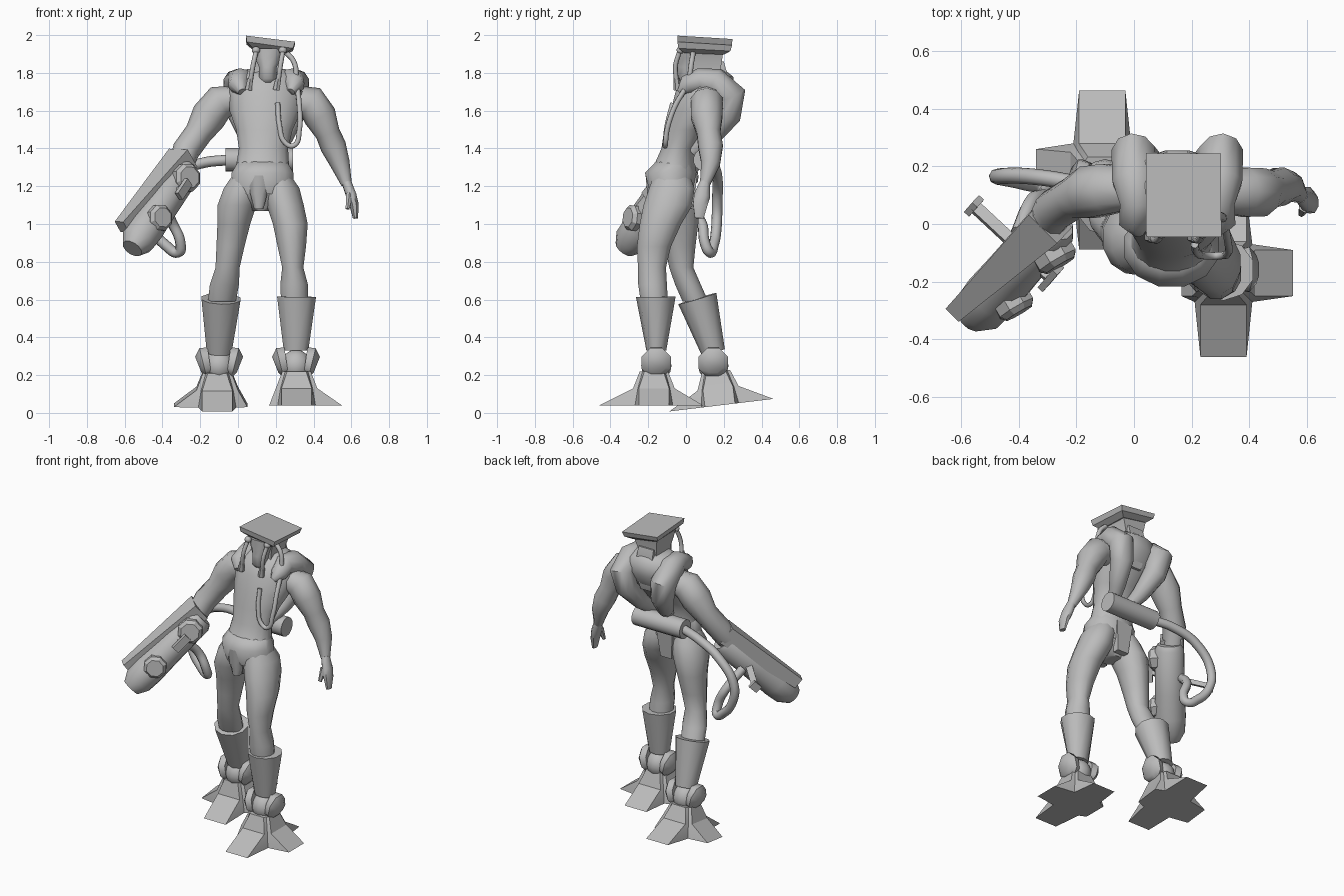
import bpy, bmesh
from math import sin, cos, pi, radians
from mathutils import Vector, Matrix

cube = bpy.data.objects.get("Cube")
if cube:
    bpy.data.objects.remove(cube, do_unlink=True)

grey = bpy.data.materials.new("plain grey")
grey.use_nodes = True
grey.diffuse_color = (.5, .5, .5, 1)
for node in grey.node_tree.nodes:
    if node.type == "BSDF_PRINCIPLED":
        node.inputs["Base Color"].default_value = grey.diffuse_color


def finish(name, bm, crease=55):
    """Smooth soft forms, keep edges sharper than the crease angle crisp."""
    bmesh.ops.recalc_face_normals(bm, faces=bm.faces)
    for face in bm.faces:
        face.smooth = True
    for edge in bm.edges:
        edge.smooth = edge.calc_face_angle(0) < radians(crease)
    mesh = bpy.data.meshes.new(name)
    bm.to_mesh(mesh)
    bm.free()
    mesh.materials.append(grey)
    obj = bpy.data.objects.new(name, mesh)
    bpy.context.collection.objects.link(obj)
    return obj


def bridge(bm, rings):
    """Skin a stack of equal vertex rings and cap both ends."""
    count = len(rings[0])
    for low, high in zip(rings, rings[1:]):
        for i in range(count):
            j = (i + 1) % count
            bm.faces.new((low[i], low[j], high[j], high[i]))
    bm.faces.new(rings[0][::-1])
    bm.faces.new(rings[-1])


def loft(name, stations, sides=12, flat=False, ref=None, crease=55):
    """Stations are (x, y, z, radius[, second radius]); flat keeps rings level."""
    bm = bmesh.new()
    points = [Vector(s[:3]) for s in stations]
    across = Vector(ref) if ref else None
    grow = 1 / cos(pi / sides)
    rings = []
    for i, s in enumerate(stations):
        along = points[min(i + 1, len(points) - 1)] - points[max(i - 1, 0)]
        along = Vector((0, 0, 1)) if flat else along.normalized()
        if across is None:
            across = Vector((1, 0, 0)) if abs(along.x) < .8 else Vector((0, 1, 0))
        across = (across - along * across.dot(along)).normalized()
        other = along.cross(across)
        ring = []
        for k in range(sides):
            a = 2 * pi * (k + .5) / sides
            offset = across * cos(a) * s[3] + other * sin(a) * s[-1]
            ring.append(bm.verts.new(points[i] + offset * grow))
        rings.append(ring)
    bridge(bm, rings)
    return finish(name, bm, crease)


def ball(name, centre, size):
    bm = bmesh.new()
    place = Matrix.Translation(centre) @ Matrix.Diagonal((*size, 1))
    bmesh.ops.create_uvsphere(bm, u_segments=12, v_segments=8, radius=1, matrix=place)
    return finish(name, bm)


def hose(name, path, thickness):
    curve = bpy.data.curves.new(name, "CURVE")
    curve.dimensions = "3D"
    curve.bevel_depth = thickness
    curve.bevel_resolution = 2
    curve.resolution_u = 6
    curve.use_fill_caps = True
    spline = curve.splines.new("BEZIER")
    spline.bezier_points.add(len(path) - 1)
    for knot, position in zip(spline.bezier_points, path):
        knot.co = position
        knot.handle_left_type = knot.handle_right_type = "AUTO"
    curve.materials.append(grey)
    obj = bpy.data.objects.new(name, curve)
    bpy.context.collection.objects.link(obj)
    return obj


def foot(name, centre, toes, tilt):
    """Cross-shaped foot; toes are the lengths toward +x, +y, -x, -y."""
    bm = bmesh.new()
    # each level: height, corner reach, toe reach (None = full toe), toe half width
    levels = [(0, .1, None, .08), (.09, .085, .11, .08), (.18, .06, .075, .05)]
    rings = []
    for height, corner, reach, half in levels:
        ring = []
        for k, length in enumerate(toes):
            turn = Matrix.Rotation(k * pi / 2, 3, "Z")
            out = min(length, reach or length)
            for x, y in ((out, -half), (out, half), (corner, corner)):
                ring.append(bm.verts.new(turn @ Vector((x, y, height))))
        rings.append(ring)
    bridge(bm, rings)
    bm.transform(Matrix.Translation(centre) @ Matrix.Rotation(tilt, 4, "X"))
    return finish(name, bm, 20)


# Torso and pelvis
loft("torso", [
    (.12, -.07, 1.07, .05, .06), (.125, -.075, 1.15, .18, .1),
    (.13, -.08, 1.25, .16, .13), (.13, -.06, 1.31, .14, .11),
    (.135, -.04, 1.4, .13, .09), (.14, 0, 1.5, .15, .115),
    (.145, .06, 1.6, .19, .14), (.15, .1, 1.7, .2, .155),
    (.15, .12, 1.78, .17, .13), (.15, .12, 1.82, .1, .08)], 16, True)
loft("waist_flare", [(.13, -.08, 1.16, .16, .11), (.13, -.08, 1.27, .164, .137),
                     (.13, -.06, 1.33, .13, .1)], 12, True)
loft("front_guard", [(.11, -.165, 1.08, .025, .03), (.11, -.175, 1.16, .045, .03),
                     (.11, -.18, 1.27, .055, .035)], 8, True)
loft("back_flap", [(.12, .02, 1.08, .04, .02), (.12, .04, 1.27, .06, .02)], 4, True)

# Thick back ridges curling over both shoulders
for label, s in (("right", -1), ("left", 1)):
    ridge = [(.13, -.03, 1.7, .02), (.15, .005, 1.735, .05), (.135, .07, 1.76, .062),
             (.15, .15, 1.75, .074), (.15, .24, 1.68, .076), (.13, .22, 1.58, .07),
             (.09, .13, 1.46, .05), (.05, .04, 1.38, .03)]
    loft(label + "_back_ridge", [(.15 + s * x, y, z, r) for x, y, z, r in ridge], 10)
loft("neck_plate", [(.155, .13, 1.86, .055, .07), (.155, .18, 1.72, .06, .06),
                    (.155, .14, 1.58, .04, .06)], 4, True)

# Head with flat square cap
loft("head", [(.155, .1, 1.74, .075, .09), (.155, .11, 1.83, .065, .075),
              (.165, .1, 1.93, .09, .1)], 4, True)
loft("cap", [(.164, .097, 1.915, .09, .105), (.168, .098, 1.94, .124, .138),
             (.172, .1, 1.972, .131, .145)], 4, crease=20)
loft("face", [(.158, .02, 1.74, .03, .04), (.158, .015, 1.77, .046, .058),
              (.158, .015, 1.83, .046, .06), (.16, .025, 1.88, .07, .06),
              (.162, .03, 1.93, .085, .06)], 8, True)
for label, x, end in (("right", .095, .065), ("left", .237, .213)):
    ball(label + "_eye", (x, -.03, 1.92), (.022, .02, .02))
    hose(label + "_face_tube", [(x, -.035, 1.91), ((x + end) / 2, -.055, 1.84),
                                (end, -.05, 1.75)], .013)
    loft(label + "_tube_end", [(end, -.05, 1.77, .014), (end - .01, -.045, 1.71, .018)], 6)
hose("chest_hose", [
    (.24, .04, 1.92), (.295, .03, 1.86), (.31, .01, 1.75), (.325, -.06, 1.62),
    (.325, -.1, 1.5), (.295, -.11, 1.415), (.25, -.11, 1.43), (.22, -.1, 1.52),
    (.21, -.07, 1.64)], .014)

# Arms
loft("left_arm", [
    (.3, .11, 1.66, .07), (.385, .11, 1.645, .085), (.435, .11, 1.57, .083),
    (.475, .12, 1.48, .062), (.505, .13, 1.41, .065), (.54, .13, 1.32, .05),
    (.575, .1, 1.21, .027)], 10)
loft("left_hand", [(.575, .1, 1.22, .025, .027), (.6, .085, 1.15, .027, .043),
                   (.615, .075, 1.1, .024, .038), (.622, .07, 1.03, .013, .023)], 8)
loft("left_thumb", [(.59, .06, 1.16, .018), (.58, .035, 1.08, .01)], 6)
loft("right_arm", [
    (-.01, .12, 1.66, .07), (-.095, .12, 1.645, .088), (-.155, .11, 1.57, .09),
    (-.21, .09, 1.48, .07), (-.275, .05, 1.39, .07), (-.33, -.04, 1.23, .055)], 10)

# Arm cannon with wedge housing, knobs and cross bracket
level = (.73, -.68, 0)
start, tip = Vector((-.275, .005, 1.295)), Vector((-.56, -.325, .87))
barrel = [(0, .07), (.05, .088), (.5, .09), (.75, .094), (.9, .088), (1, .055)]
loft("cannon_barrel", [(*start.lerp(tip, t), r) for t, r in barrel], 12, ref=level)
loft("cannon_housing", [(-.29, .01, 1.35, .07, .06), (-.615, -.3, .985, .032, .035)],
     4, ref=level)
for label, t, r in (("upper", .14, .072), ("lower", .64, .066)):
    root = start.lerp(tip, t)
    push = Vector((.5, -.85, .1)).normalized()
    loft(label + "_knob", [(*(root + push * d), r * k) for d, k in
                           ((0, 1), (.1, 1), (.12, .75))], 8, crease=25)
side_axis, middle = Vector((.73, -.68, .3)), start.lerp(tip, .34)
loft("bracket_bar", [(*(middle + side_axis * d), .02, .014) for d in (-.25, .12)], 4)
for label, d, reach in (("rear", -.25, .05), ("front", .115, .09)):
    post = middle + side_axis * d
    run = (tip - start) * reach
    loft(label + "_bracket_plate", [(*(post + run * k), .012, .025) for k in (-1, 1)],
         4, ref=level)

# Lower back tank and its hose
loft("back_tank", [(-.065, .1, 1.34, .06), (.29, .1, 1.34, .06)], 14)
hose("tank_hose", [
    (-.05, .1, 1.34), (-.2, .14, 1.32), (-.36, .165, 1.25), (-.47, .165, 1.1),
    (-.45, .16, .97), (-.38, .145, .885), (-.315, .125, .85), (-.305, .1, .9),
    (-.35, .08, 1.01), (-.4, -.03, 1.12)], .028)

# Legs, boots, ankles and feet
thighs = {
    "left": [(.2, -.075, 1.27, .07, .09), (.225, -.075, 1.19, .1, .12),
             (.25, -.095, 1.1, .098, .13), (.277, -.135, 1, .092, .11),
             (.285, -.17, .88, .075, .09), (.29, -.18, .77, .056, .074),
             (.297, -.177, .68, .073, .076), (.3, -.168, .59, .072, .072)],
    "right": [(.05, -.07, 1.27, .07, .08), (.025, -.065, 1.19, .1, .11),
              (-.005, -.05, 1.1, .103, .12), (-.022, -.035, 1, .087, .1),
              (-.04, -.03, .88, .074, .08), (-.055, -.025, .77, .064, .064),
              (-.072, .01, .68, .077, .068), (-.085, .05, .59, .074, .068)]}
boots = {
    "left": [(.307, -.157, .33, .065, .05), (.31, -.16, .615, .103, .1)],
    "right": [(-.1, .145, .32, .065, .06), (-.09, .06, .605, .103, .1)]}
feet = {"left": ((.31, -.17, .04), (.24, .26, .145, .29), 0),
        "right": ((-.11, .18, .04), (.16, .285, .23, .27), .12)}
for label in ("left", "right"):
    loft(label + "_leg", thighs[label], 12, True)
    loft(label + "_boot", boots[label], 10)
    foot(label + "_foot", *feet[label])
    x, y = boots[label][0][:2]
    ball(label + "_ankle", (x, y, .25), (.08, .08, .085))
    for inner, s in (("outer", 1), ("inner", -1)):
        loft(f"{label}_{inner}_ankle_pad", [
            (x + s * .05, y, .27, .065, .078), (x + s * .085, y, .265, .078, .08),
            (x + s * .11, y, .255, .05, .045)], 8)
